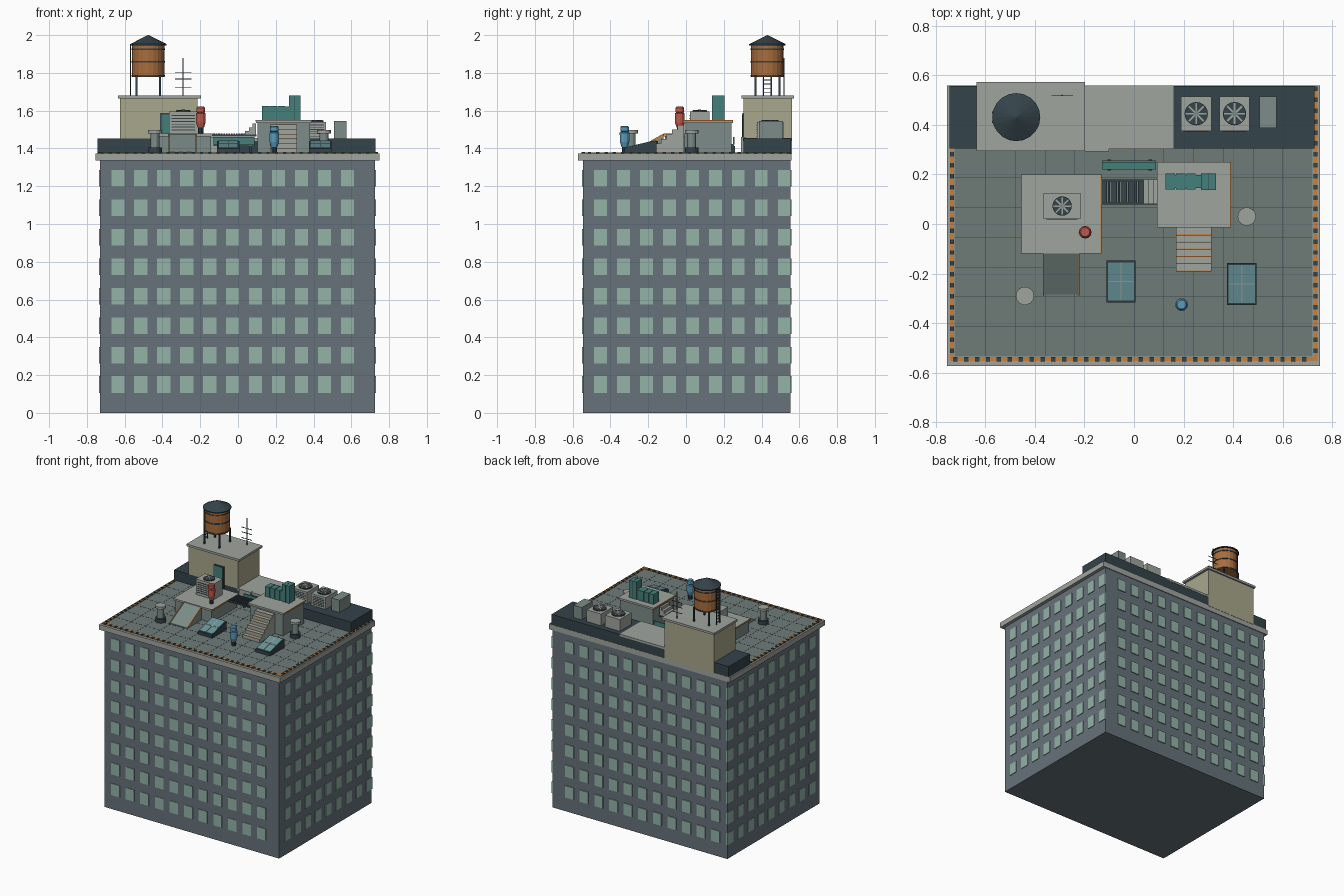
import bpy, bmesh, math
from mathutils import Matrix, Vector

if "Cube" in bpy.data.objects:
    bpy.data.objects.remove(bpy.data.objects["Cube"])


def mat(name, hexcol):
    m = bpy.data.materials.new(name)
    c = [int(hexcol[i:i + 2], 16) / 255 for i in (0, 2, 4)]
    m.diffuse_color = [((v + 0.055) / 1.055) ** 2.4 if v > 0.04 else v / 12.92 for v in c] + [1]
    m.use_nodes = True
    m.node_tree.nodes["Principled BSDF"].inputs["Base Color"].default_value = m.diffuse_color
    return m


WALL, GLASS = mat("wall", "66727a"), mat("window", "93b3a7")
STONE, ROOF = mat("stone", "a0a59e"), mat("roof", "6f7c79")
DARK, ORANGE = mat("dark", "34434a"), mat("orange", "c8813f")
BEIGE, TEAL = mat("beige", "a9a78c"), mat("teal", "45807a")
WOOD, SIDE = mat("wood", "a86d3d"), mat("platform", "7c8c88")
RED, BLUE, SKY = mat("red", "c25a4c"), mat("blue", "5a9abb"), mat("skylight", "6a979c")


def finish(name, bm, m):
    bmesh.ops.recalc_face_normals(bm, faces=bm.faces)
    me = bpy.data.meshes.new(name)
    bm.to_mesh(me)
    bm.free()
    me.materials.append(m)
    ob = bpy.data.objects.new(name, me)
    bpy.context.collection.objects.link(ob)
    return ob


def boxes(name, m, *items):
    """Each item is (x0, x1, y0, y1, z0, z1)."""
    bm = bmesh.new()
    for x0, x1, y0, y1, z0, z1 in items:
        M = Matrix.Translation(((x0 + x1) / 2, (y0 + y1) / 2, (z0 + z1) / 2)) @ \
            Matrix.Diagonal((x1 - x0, y1 - y0, z1 - z0, 1))
        bmesh.ops.create_cube(bm, size=1, matrix=M)
    return finish(name, bm, m)


def lathe(name, m, x, y, prof, n=16):
    """Stacked rings of (radius, z), capped at both ends."""
    bm = bmesh.new()
    rings = [[bm.verts.new((x + r * math.cos(2 * math.pi * i / n), y + r * math.sin(2 * math.pi * i / n), z))
              for i in range(n)] for r, z in prof]
    for a, b in zip(rings, rings[1:]):
        for i in range(n):
            bm.faces.new((a[i], a[(i + 1) % n], b[(i + 1) % n], b[i]))
    bm.faces.new(rings[0])
    bm.faces.new(rings[-1])
    return finish(name, bm, m)


def prism(name, m, x0, x1, yz):
    """Side profile in (y, z) extruded along x."""
    bm = bmesh.new()
    f = bm.faces.new([bm.verts.new((x0, y, z)) for y, z in yz])
    g = bmesh.ops.extrude_face_region(bm, geom=[f])["geom"]
    bmesh.ops.translate(bm, vec=(x1 - x0, 0, 0), verts=[v for v in g if isinstance(v, bmesh.types.BMVert)])
    return finish(name, bm, m)


# Building block, cornice and roof deck
R = 1.376
boxes("building_wall", WALL, (-.73, .725, -.546, .552, 0, 1.34))
boxes("cornice", STONE, (-.755, .75, -.572, .558, 1.335, 1.374))
boxes("roof_deck", ROOF, (-.725, .72, -.535, .55, 1.36, R))
boxes("roof_seams", DARK,
      *[(-.72 + .12 * i, -.718 + .12 * i, -.535, .305, R - .002, R + .0007) for i in range(1, 12)],
      *[(-.725, .72, -.535 + .12 * i, -.533 + .12 * i, R - .002, R + .0007) for i in range(1, 7)])

# Windows on all four sides
wins = []
for r in range(8):
    z0, z1 = .106 + .1559 * r, .194 + .1559 * r
    for i in range(11):
        x = -.636 + .1215 * i
        wins += [(x - .035, x + .035, -.55, -.54, z0, z1), (x - .035, x + .035, .545, .559, z0, z1)]
    for i in range(9):
        y = -.452 + .1215 * i
        wins += [(-.735, -.72, y - .034, y + .034, z0, z1), (.72, .73, y - .034, y + .034, z0, z1)]
boxes("windows", GLASS, *wins)

# Striped warning edge
boxes("edge_strip", ORANGE, (-.742, .74, -.553, -.537, 1.37, 1.379),
      (-.742, -.727, -.537, .3, 1.37, 1.379), (.725, .74, -.537, .555, 1.37, 1.379))
boxes("edge_dashes", DARK, *[(-.73 + .044 * i, -.712 + .044 * i, -.554, -.536, 1.37, 1.382) for i in range(33)],
      *[(-.743, -.726, -.52 + .044 * i, -.502 + .044 * i, 1.37, 1.382) for i in range(19)],
      *[(.724, .741, -.52 + .044 * i, -.502 + .044 * i, 1.37, 1.382) for i in range(25)])

# Back plinth with pale terrace
boxes("back_plinth", DARK, (-.745, .728, .305, .557, 1.37, 1.452))
boxes("terrace_slab", STONE, (-.215, .16, .303, .559, 1.44, 1.456))
boxes("terrace_step", STONE, (-.197, -.1, .292, .316, R, 1.46))

# Stair house with door
boxes("stair_house", BEIGE, (-.625, -.215, .305, .56, 1.37, 1.668))
boxes("stair_house_roof", STONE, (-.635, -.197, .295, .572, 1.664, 1.68))
boxes("door_frame", DARK, (-.413, -.327, .299, .31, R, 1.587))
boxes("door", TEAL, (-.405, -.335, .296, .31, R, 1.58))

# Water tank
tx, ty = -.475, .431
lathe("tank_barrel", WOOD, tx, ty, [(.086, 1.778), (.086, 1.948)], 20)
for k, z in enumerate((1.782, 1.855, 1.92)):
    lathe(f"tank_band_{k}", DARK, tx, ty, [(.089, z), (.089, z + .008)], 20)
lathe("tank_cone", DARK, tx, ty, [(.097, 1.945), (.097, 1.952), (.002, 2.0)], 20)
leg = [(tx + a * .063, ty + b * .063) for a in (-1, 1) for b in (-1, 1)]
boxes("tank_legs", DARK, *[(x - .005, x + .005, y - .005, y + .005, 1.675, 1.785) for x, y in leg])
lx = tx - .094
boxes("tank_ladder", DARK, *[(lx - .003, lx + .003, y - .003, y + .003, 1.675, 1.95) for y in (ty - .02, ty + .02)],
      *[(lx - .002, lx + .002, ty - .02, ty + .02, 1.695 + .022 * i, 1.699 + .022 * i) for i in range(12)])

# Antenna
boxes("antenna", DARK, (-.293, -.288, .517, .522, 1.675, 1.88),
      *[(-.29 - w, -.29 + w, .518, .521, z, z + .004) for w, z in ((.043, 1.722), (.043, 1.765), (.043, 1.801))])


# Fan units
def ac_unit(name, x0, x1, y0, y1, z0, z1, r):
    cx, cy = (x0 + x1) / 2, (y0 + y1) / 2
    boxes(name + "_body", STONE, (x0, x1, y0, y1, z0, z1))
    h = z1 - z0
    boxes(name + "_grille", DARK, *[(x0 + .012, x1 - .012, y0 - .002, y0 + .002,
          z0 + h * (.15 + .13 * i), z0 + h * (.19 + .13 * i)) for i in range(6)])
    lathe(name + "_fan_ring", DARK, cx, cy, [(r, z1 - .002), (r, z1 + .007)], 20)
    bm = bmesh.new()
    for i in range(8):
        M = Matrix.Translation((cx, cy, z1 + .008)) @ Matrix.Rotation(i * math.pi / 4, 4, 'Z') @ \
            Matrix.Translation((r * .55, 0, 0)) @ Matrix.Diagonal((r * .7, r * .16, .003, 1))
        bmesh.ops.create_cube(bm, size=1, matrix=M)
    finish(name + "_fan_blades", bm, STONE)
    lathe(name + "_fan_hub", SIDE, cx, cy, [(r * .22, z1), (r * .22, z1 + .011)], 10)


ac_unit("left_ac", -.365, -.215, .02, .125, 1.478, 1.595, .039)
ac_unit("back_ac_a", .19, .312, .375, .515, 1.45, 1.54, .047)
ac_unit("back_ac_b", .345, .466, .375, .515, 1.45, 1.54, .047)
boxes("back_cabinet", SIDE, (.507, .575, .387, .514, 1.45, 1.545))


# Platforms with orange trim
def platform(name, x0, x1, y0, y1, top):
    boxes(name + "_base", SIDE, (x0 + .008, x1 - .008, y0 + .008, y1 - .008, 1.37, top - .012))
    boxes(name + "_top", STONE, (x0, x1, y0, y1, top - .014, top))
    boxes(name + "_trim", ORANGE, (x0 - .003, x0, y0, y1, top - .007, top), (x1, x1 + .003, y0, y1, top - .007, top))


platform("left_platform", -.452, -.135, -.12, .2, 1.478)
platform("right_platform", .095, .388, -.015, .25, 1.55)

# Ramp
prism("ramp", SIDE, -.365, -.222, [(-.285, R - .003), (-.118, R - .003), (-.118, 1.474), (-.285, R + .004)])
for k, x in enumerate((-.368, -.224)):
    prism(f"ramp_edge_{k}", ORANGE, x, x + .005, [(-.288, R), (-.12, 1.462), (-.12, 1.478), (-.288, R + .008)])

# Front stairs
n, d, h = 6, .175 / 6, (1.55 - R) / 7
boxes("stairs", STONE, *[(.17, .313, -.19 + d * i, -.01, R + h * i - .002, R + h * (i + 1)) for i in range(n)])
boxes("stair_nosings", ORANGE, *[(.17, .313, -.1915 + d * i, -.187 + d * i, R + h * (i + 1) - .002,
                                  R + h * (i + 1) + .001) for i in range(n)])

# Bridge between the platforms
boxes("bridge_rails", DARK, *[(-.136, .097, y, y + .008, 1.462, 1.474) for y in (.078, .172)])
boxes("bridge_slats", DARK, *[(-.132 + .0135 * i, -.123 + .0135 * i, .08, .18, 1.47, 1.48) for i in range(13)])
boxes("bridge_steps", STONE, *[(.038 + .02 * i, .095, .08, .18, 1.47 + .02 * i, 1.492 + .02 * i) for i in range(3)])

# Bench
boxes("bench_seat", TEAL, (-.13, .088, .22, .255, 1.412, 1.424), (-.13, .088, .249, .257, 1.42, 1.46))
boxes("bench_legs", DARK, *[(x - .007, x + .007, .215, .26, R - .002, 1.414) for x in (-.1, .065)])

# Locker stack
boxes("lockers", TEAL, *[(.128 + .0415 * i, .166 + .0415 * i, .14, .203, 1.545, 1.625) for i in range(3)],
      (.27, .33, .138, .203, 1.545, 1.68), (.128, .28, .145, .198, 1.545, 1.622))
boxes("locker_seams", DARK, *[(.2995, .3015, .1365, .2035, 1.55, 1.681)])

# Skylights
for k, (x0, x1, y0, y1) in enumerate(((-.11, .007, -.317, -.147), (.375, .495, -.327, -.157))):
    prism(f"skylight_frame_{k}", DARK, x0, x1, [(y0, R - .002), (y1, R - .002), (y1, 1.44), (y0, 1.4)])
    s = .04 / (y1 - y0)

    def strip(name, m, xa, xb, ya, yb, t):
        za, zb = 1.4 + s * (ya - y0), 1.4 + s * (yb - y0)
        prism(name, m, xa, xb, [(ya, za - .002), (yb, zb - .002), (yb, zb + t), (ya, za + t)])

    strip(f"skylight_glass_{k}", SKY, x0 + .006, x1 - .006, y0 + .008, y1 - .008, .003)
    cx, cy = (x0 + x1) / 2, (y0 + y1) / 2
    strip(f"skylight_bar_long_{k}", STONE, cx - .002, cx + .002, y0 + .008, y1 - .008, .005)
    strip(f"skylight_bar_cross_{k}", STONE, x0 + .006, x1 - .006, cy - .002, cy + .002, .005)

# Roof vents
for k, (x, y) in enumerate(((-.44, -.29), (.455, .03))):
    lathe(f"vent_base_{k}", DARK, x, y, [(.037, R - .002), (.037, 1.405)], 14)
    lathe(f"vent_pipe_{k}", SIDE, x, y, [(.024, 1.4), (.024, 1.482)], 14)
    lathe(f"vent_cap_{k}", STONE, x, y, [(.037, 1.48), (.037, 1.497)], 14)

# Two standing figures
for name, m, x, y, z in (("red", RED, -.197, -.033, 1.477), ("blue", BLUE, .192, -.325, R - .001)):
    lathe(name + "_figure_legs", DARK, x, y, [(.015, z), (.015, z + .036)], 10)
    lathe(name + "_figure_body", m, x, y, [(.017, z + .033), (.025, z + .06), (.026, z + .108), (.02, z + .113)], 12)
    lathe(name + "_figure_head", m, x, y, [(.018, z + .112), (.023, z + .117), (.023, z + .138), (.018, z + .144)], 12)
